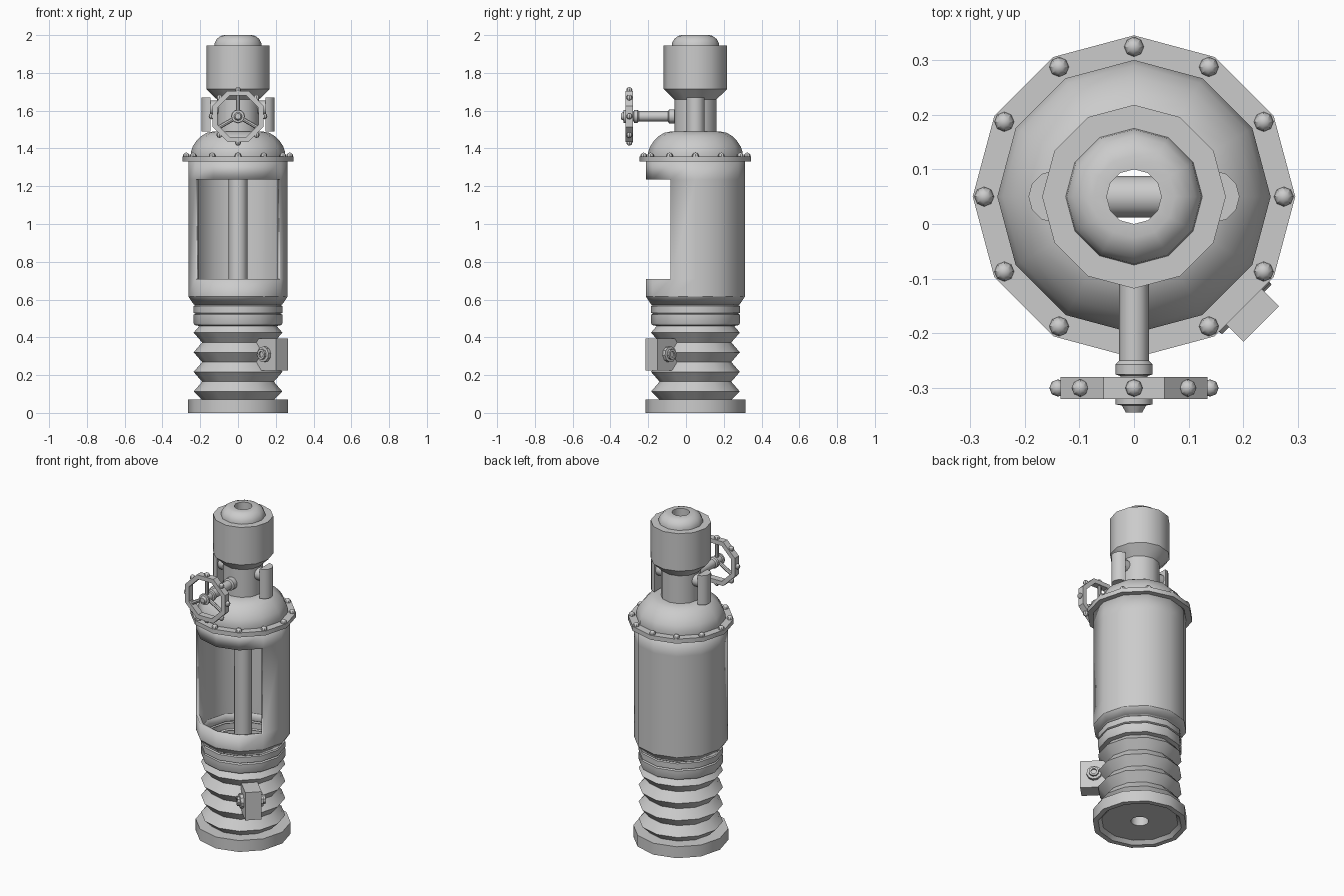
import bpy, bmesh, math
from mathutils import Vector, Matrix

if "Cube" in bpy.data.objects:
    bpy.data.objects.remove(bpy.data.objects["Cube"])

AX = Vector((0, 0.05, 0))          # main vertical axis


def finish(name, bm, smooth=True):
    me = bpy.data.meshes.new(name)
    bm.to_mesh(me)
    bm.free()
    ob = bpy.data.objects.new(name, me)
    bpy.context.collection.objects.link(ob)
    if smooth:
        bpy.ops.object.select_all(action='DESELECT')
        ob.select_set(True)
        bpy.context.view_layer.objects.active = ob
        bpy.ops.object.shade_smooth_by_angle(angle=math.radians(32))
    return ob


def lathe(name, profile, origin=AX, axis=(0, 0, 1), n=12, turn=0.0, skip=None, closed=False):
    """Revolve (radius, height) points; r = 0 closes an end."""
    rot = Vector((0, 0, 1)).rotation_difference(Vector(axis)).to_matrix()
    bm = bmesh.new()
    rings = []
    for r, h in profile:
        rings.append([bm.verts.new(Vector(origin) + rot @ Vector((
            r * math.cos(2 * math.pi * k / n + turn),
            r * math.sin(2 * math.pi * k / n + turn), h))) for k in range(n)])
    count = len(rings) if closed else len(rings) - 1
    for i in range(count):
        a, b = rings[i], rings[(i + 1) % len(rings)]
        for k in range(n):
            if skip and skip(i, k):
                continue
            m = (k + 1) % n
            bm.faces.new((a[k], a[m], b[m], b[k]))
    bmesh.ops.remove_doubles(bm, verts=bm.verts, dist=1e-5)
    return finish(name, bm)


def rod(name, start, axis, r, length, n=12):
    return lathe(name, [(0, 0), (r, 0), (r, length), (0, length)], start, axis, n)


def box(name, center, size, rot=Matrix.Identity(3)):
    bm = bmesh.new()
    bmesh.ops.create_cube(bm, size=1)
    for v in bm.verts:
        v.co = Vector(center) + rot @ Vector([a * b for a, b in zip(v.co, size)])
    return finish(name, bm, False)


def ball(name, center, r):
    bm = bmesh.new()
    bmesh.ops.create_uvsphere(bm, u_segments=8, v_segments=6, radius=r,
                              matrix=Matrix.Translation(center))
    return finish(name, bm)


# recessed base and bellows
prof = [(0.05, 0.02), (0.215, 0.02), (0.235, 0), (0.265, 0), (0.265, 0.07), (0.19, 0.07)]
for i in range(4):
    prof += [(0.235, 0.113 + i * 0.104), (0.19, 0.165 + i * 0.104)]
prof[-1] = (0.205, 0.46)
lathe("bellows_base", prof)

# stacked collar rings
lathe("collar_rings", [(0.205, 0.46), (0.23, 0.465), (0.235, 0.475), (0.235, 0.52),
                       (0.225, 0.525), (0.235, 0.53), (0.235, 0.565), (0.228, 0.57),
                       (0.235, 0.575)])

# hollow body with front window
body = lathe("body_shell", [(0.235, 0.575), (0.262, 0.615), (0.262, 0.71),
                            (0.262, 1.235), (0.262, 1.335)],
             skip=lambda i, k: i == 2 and 7 <= k <= 10)
mod = body.modifiers.new("wall", 'SOLIDIFY')
mod.thickness = 0.02
mod.offset = -1

# central open tube
lathe("inner_tube", [(0.05, 0.02), (0.05, 1.49)])

# flange with bolts
lathe("flange", [(0.05, 1.33), (0.295, 1.33), (0.295, 1.357), (0.05, 1.357)])
for k in range(12):
    a = math.radians(30 * k)
    ball("flange_bolt", AX + Vector((0.274 * math.cos(a), 0.274 * math.sin(a), 1.36)), 0.018)

# dome, neck and head
lathe("dome", [(0.25, 1.357), (0.25, 1.38), (0.24, 1.41), (0.22, 1.44), (0.195, 1.465),
               (0.165, 1.483), (0.13, 1.49), (0.1, 1.49)])
lathe("neck", [(0.112, 1.48), (0.112, 1.67)])
lathe("head", [(0.05, 1.66), (0.112, 1.66), (0.168, 1.715), (0.168, 1.945), (0.125, 1.945),
               (0.123, 1.96), (0.112, 1.98), (0.092, 1.995), (0.075, 2.0), (0.05, 2.0),
               (0.05, 1.66)])

# half-round side lugs on a cross pin
rod("cross_pin", (-0.15, 0.05, 1.615), (1, 0, 0), 0.038, 0.3)
for s in (-1, 1):
    bm = bmesh.new()
    pts = [(s * (0.145 + 0.048 * math.sin(math.pi * k / 6)),
            0.05 - 0.048 * math.cos(math.pi * k / 6)) for k in range(7)]
    face = bm.faces.new([bm.verts.new((x, y, 1.49)) for x, y in pts])
    top = bmesh.ops.extrude_face_region(bm, geom=[face])
    bmesh.ops.translate(bm, vec=(0, 0, 0.18),
                        verts=[v for v in top["geom"] if isinstance(v, bmesh.types.BMVert)])
    bmesh.ops.recalc_face_normals(bm, faces=bm.faces)
    finish("side_lug", bm)

# valve shaft, hub and octagonal handwheel
WZ, WY = 1.57, -0.30
lathe("valve_shaft", [(0, 0), (0.037, 0), (0.037, 0.03), (0.027, 0.035), (0.027, 0.19),
                      (0.034, 0.197), (0.034, 0.215), (0.025, 0.218), (0.025, 0.258),
                      (0.034, 0.26), (0.034, 0.27), (0.022, 0.272), (0.015, 0.285), (0, 0.285)],
      (0, -0.06, WZ), (0, -1, 0))
lathe("handwheel_rim", [(0.118, -0.02), (0.146, -0.02), (0.146, 0.02), (0.118, 0.02)],
      (0, WY, WZ), (0, -1, 0), 8, math.pi / 8, closed=True)
for k in range(8):
    a = math.radians(45 * k)
    ball("handwheel_knob", (0.139 * math.cos(a), WY, WZ + 0.139 * math.sin(a)), 0.016)
for deg in (90, 210, 330):
    a = math.radians(deg)
    rod("handwheel_spoke", (0, WY, WZ), (math.cos(a), 0, math.sin(a)), 0.011, 0.118, 8)

# clamp block with side bolts, set diagonally on the bellows
out = Vector((1, -1, 0)).normalized()
tan = Vector((1, 1, 0)).normalized()
rot = Matrix((out, tan, (0, 0, 1))).transposed()
box("clamp_block", AX + out * 0.257 + Vector((0, 0, 0.31)), (0.144, 0.092, 0.17), rot)
for s in (-1, 1):
    lathe("clamp_bolt", [(0.042, 0.04), (0.042, 0.064), (0.028, 0.066), (0.028, 0.079),
                         (0.016, 0.079), (0.016, 0.07), (0, 0.07)],
          AX + out * 0.25 + Vector((0, 0, 0.31)), tan * s, 10)
